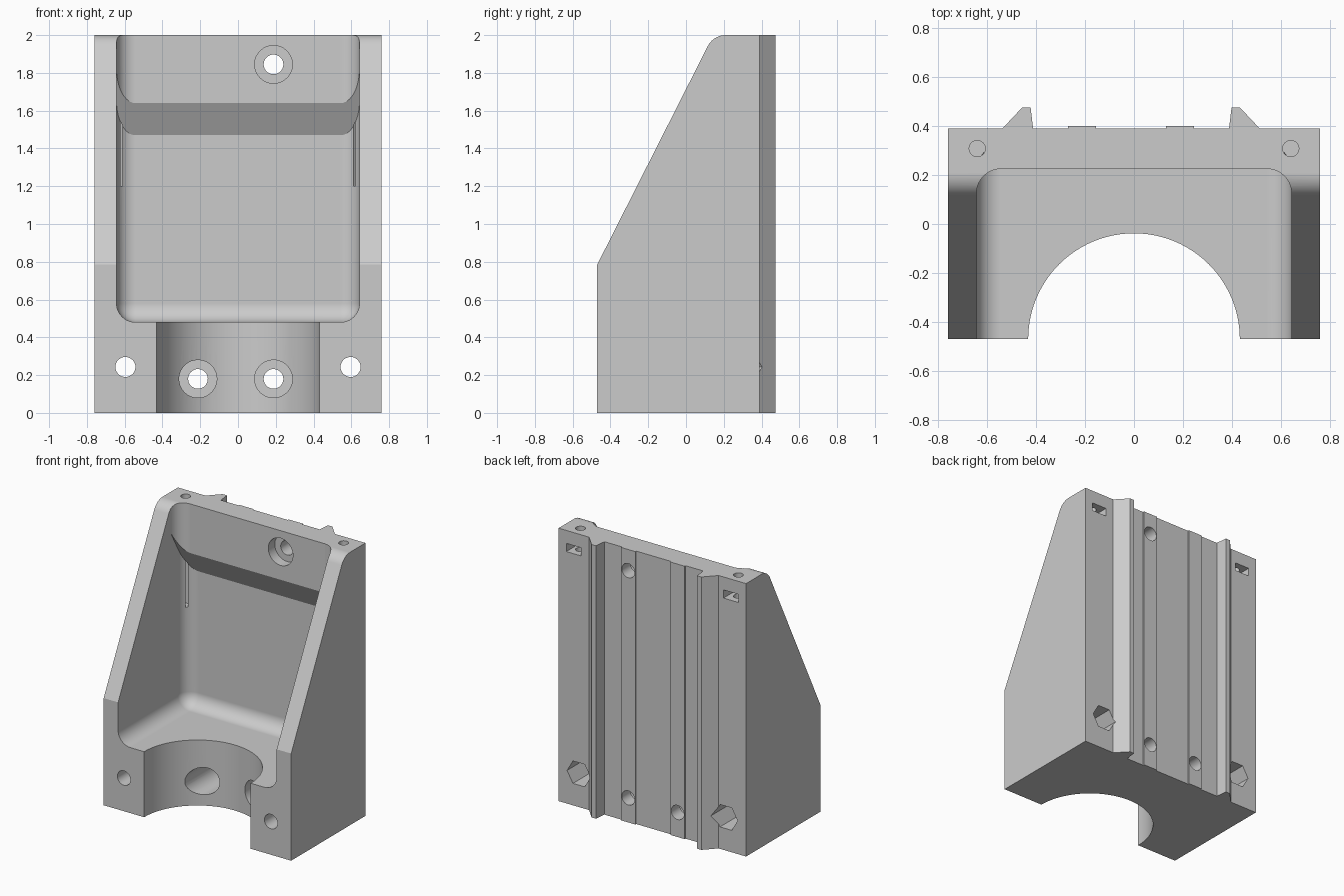
import bpy, bmesh, math
from mathutils import Matrix

if "Cube" in bpy.data.objects:
    bpy.data.objects.remove(bpy.data.objects["Cube"])

grey = bpy.data.materials.new("plain_grey")
grey.use_nodes = True
grey.diffuse_color = (0.6, 0.6, 0.6, 1)
grey.node_tree.nodes["Principled BSDF"].inputs["Base Color"].default_value = (0.6, 0.6, 0.6, 1)


def make(name, bm):
    bmesh.ops.recalc_face_normals(bm, faces=bm.faces)
    mesh = bpy.data.meshes.new(name)
    bm.to_mesh(mesh)
    bm.free()
    mesh.materials.append(grey)
    obj = bpy.data.objects.new(name, mesh)
    bpy.context.collection.objects.link(obj)
    return obj


def prism(points, axis, lo, hi):
    """Extrude a 2D outline: axis 'z' takes (x, y), axis 'x' takes (y, z)."""
    bm = bmesh.new()
    place = (lambda a, b: (a, b, lo)) if axis == "z" else (lambda a, b: (lo, a, b))
    face = bm.faces.new([bm.verts.new(place(*p)) for p in points])
    moved = bmesh.ops.extrude_face_region(bm, geom=[face])["geom"]
    shift = (0, 0, hi - lo) if axis == "z" else (hi - lo, 0, 0)
    bmesh.ops.translate(bm, vec=shift, verts=[v for v in moved if isinstance(v, bmesh.types.BMVert)])
    return bm


def cut(bm):
    cutter = make("cutter", bm)
    cutter.hide_render = True
    mod = bracket.modifiers.new("cut", "BOOLEAN")
    mod.operation, mod.solver, mod.object = "DIFFERENCE", "EXACT", cutter
    bpy.ops.object.modifier_apply(modifier=mod.name)
    bpy.data.objects.remove(cutter)


def bore(x, z, radius, y0, y1, sides=40):
    """Hole running front to back."""
    bm = bmesh.new()
    bmesh.ops.create_cone(bm, cap_ends=True, segments=sides, radius1=radius, radius2=radius, depth=y1 - y0)
    turn = Matrix.Rotation(math.pi / 2, 4, "X") @ Matrix.Rotation(math.pi / 6, 4, "Z")
    bm.transform(Matrix.Translation((x, (y0 + y1) / 2, z)) @ turn)
    cut(bm)


def shaft(x, y, radius, z0, z1, sides):
    """Hole running straight up."""
    bm = bmesh.new()
    bmesh.ops.create_cone(bm, cap_ends=True, segments=sides, radius1=radius, radius2=radius, depth=z1 - z0)
    bm.transform(Matrix.Translation((x, y, (z0 + z1) / 2)))
    cut(bm)


def rounded(bm, back, floor):
    """Round the rear uprights, and the floor edges when a floor height is given."""
    def chosen(e):
        a, b = (v.co for v in e.verts)
        at_back = abs(a.y - back) < 1e-4 and abs(b.y - back) < 1e-4
        upright = at_back and abs(a.x - b.x) < 1e-4
        low = floor is not None and max(a.z, b.z) < floor + 1e-4
        return upright or (low and (at_back or abs(a.x - b.x) < 1e-4))
    bmesh.ops.bevel(bm, geom=[e for e in bm.edges if chosen(e)], offset=0.1,
                    offset_type="OFFSET", segments=10, profile=0.5, affect="EDGES")
    return bm


# Block with rear rails and shallow strips, from its plan outline
W, FRONT, BACK, MID = 0.76, -0.47, 0.39, -0.012
half = [(0.143, BACK), (0.143, 0.4), (0.257, 0.4), (0.257, BACK),
        (0.4, BACK), (0.41, 0.475), (0.445, 0.475), (0.525, BACK)]
rear = [(MID - x, y) for x, y in reversed(half)] + [(MID + x, y) for x, y in half]
bracket = make("bracket_body", prism([(-W, FRONT), (-W, BACK)] + rear + [(W, BACK), (W, FRONT)], "z", 0, 2))
bpy.context.view_layer.objects.active = bracket
bracket.select_set(True)

# Sloping front with a rounded top
arc = [(0.21 + 0.106 * math.cos(a), 1.894 + 0.106 * math.sin(a))
       for a in (math.radians(153 - 63 * i / 10) for i in range(11))]
cut(prism([(-1, 0.785), (FRONT, 0.785)] + arc + [(0.21, 2.5), (-1, 2.5)], "x", -1, 1))

# Open pocket: deep lower part under a slanted roof, shallower upper part
P = 0.643
cut(rounded(prism([(-1, 0.48), (0.32, 0.48), (0.32, 1.47), (-1, 3.83)], "x", -P, P), 0.32, 0.48))
cut(rounded(prism([(-1, 1.2), (0.225, 1.2), (0.225, 2.5), (-1, 2.5)], "x", -P, P), 0.225, None))

# Half-round channel through the base
shaft(0, FRONT, 0.432, -0.5, 0.6, 96)

# Counterbored screw holes
for x in (MID - 0.2, MID + 0.2):
    for z, start in ((0.18, -0.3), (1.845, 0.1)):
        bore(x, z, 0.1, start, 0.3)
        bore(x, z, 0.052, 0.2, 0.6)

# Corner fixings: hex pockets, long bores, top shafts and nut slots
for side in (-1, 1):
    bore(side * 0.596, 0.243, 0.053, -0.6, 0.6)
    bore(side * 0.596, 0.243, 0.095, 0.2, 0.6, 6)
    shaft(side * 0.64, 0.308, 0.033, 1.2, 2.2, 32)
    slot = bmesh.new()
    bmesh.ops.create_cube(slot, size=1)
    slot.transform(Matrix.Translation((side * 0.637, 0.35, 1.875)) @ Matrix.Diagonal((0.12, 0.2, 0.06, 1)))
    cut(slot)

bpy.ops.object.shade_smooth_by_angle(angle=math.radians(25))
weighted = bracket.modifiers.new("even_shading", "WEIGHTED_NORMAL")
weighted.keep_sharp = True
